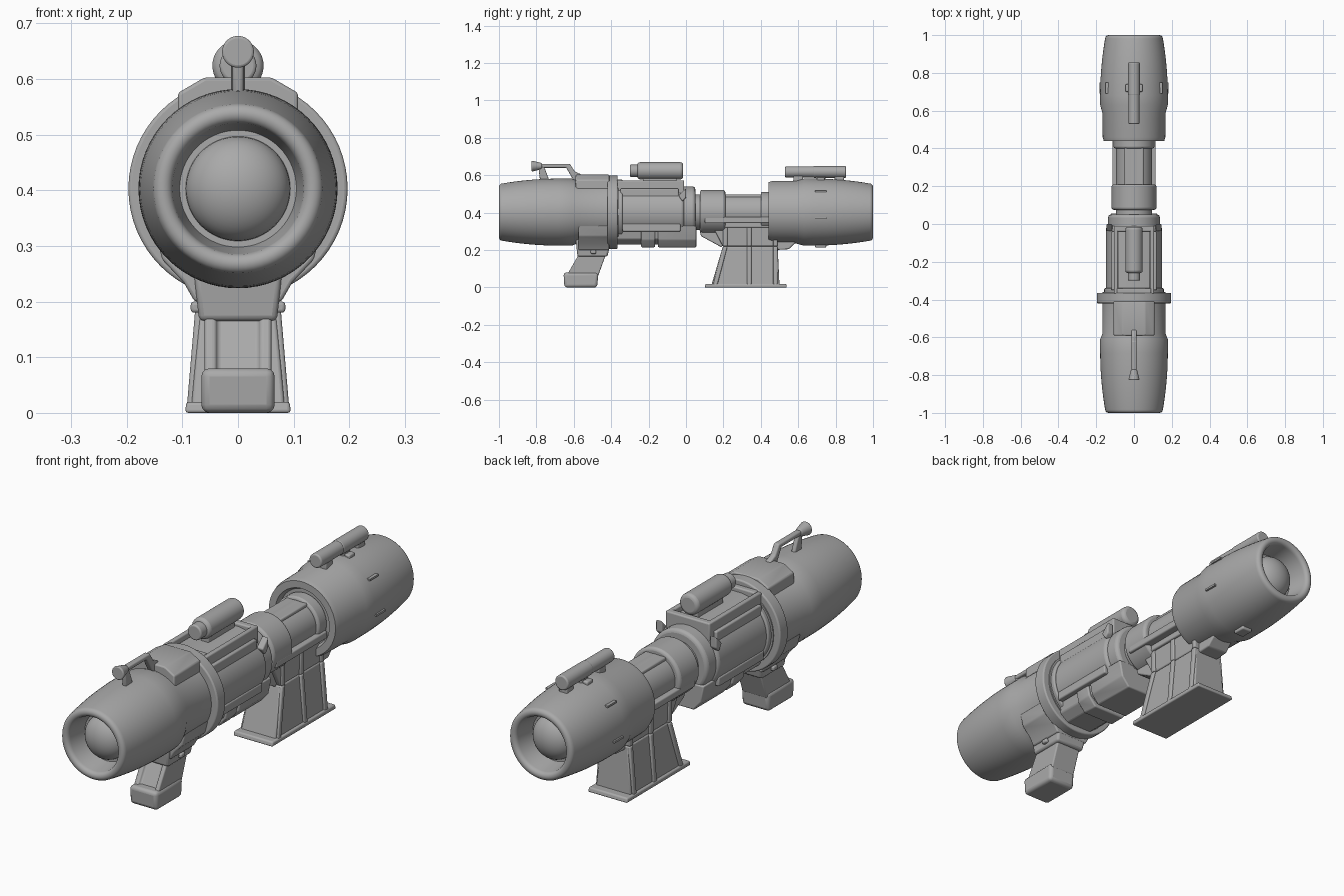
import bpy, bmesh, math
from math import pi, sin, cos

cube = bpy.data.objects.get("Cube")
if cube:
    bpy.data.objects.remove(cube, do_unlink=True)

AXIS = .403            # height of the launcher's centre line
SHELL = .179           # widest shell radius
RIM = .135             # middle radius of the rounded mouth
LIP = .018             # roundness of the mouth
SOFT = .006            # usual edge rounding

grey = bpy.data.materials.new("matte_grey")
grey.use_nodes = True
grey.diffuse_color = (.4, .4, .4, 1)
grey.node_tree.nodes["Principled BSDF"].inputs["Base Color"].default_value = grey.diffuse_color


def skin(name, rings, bevel=SOFT):
    """Join equal rings of points into one closed, smooth-shaded part."""
    bm = bmesh.new()
    loops = [[bm.verts.new(point) for point in ring] for ring in rings]
    count = len(loops[0])
    for lower, upper in zip(loops, loops[1:]):
        for i in range(count):
            j = (i + 1) % count
            bm.faces.new((lower[i], lower[j], upper[j], upper[i]))
    bm.faces.new(loops[0])
    bm.faces.new(loops[-1])
    bmesh.ops.recalc_face_normals(bm, faces=bm.faces)
    mesh = bpy.data.meshes.new(name)
    bm.to_mesh(mesh)
    bm.free()
    mesh.materials.append(grey)
    part = bpy.data.objects.new(name, mesh)
    bpy.context.collection.objects.link(part)
    if bevel:
        mod = part.modifiers.new("soft_edges", "BEVEL")
        mod.width, mod.segments = bevel, 3
        mod.limit_method, mod.angle_limit = "ANGLE", math.radians(25)
    bpy.ops.object.select_all(action="DESELECT")
    part.select_set(True)
    bpy.context.view_layer.objects.active = part
    bpy.ops.object.shade_smooth_by_angle(angle=math.radians(35))
    return part


def lathe(name, profile, bevel=0, height=AXIS, sides=64):
    """Turn (y, radius) pairs around a line along y."""
    turns = [2 * pi * i / sides for i in range(sides)]
    return skin(name, [[(r * cos(a), y, height + r * sin(a)) for a in turns]
                       for y, r in profile], bevel)


def tube(name, front, back, radius, bevel=SOFT, height=AXIS, end_radius=None):
    return lathe(name, [(front, radius), (back, end_radius or radius)], bevel, height)


def slab(name, left, right, outline, bevel=SOFT):
    """Extrude a side outline of (y, z) points across the model."""
    return skin(name, [[(x, y, z) for y, z in outline] for x in (left, right)], bevel)


def box(name, left, right, front, back, low, high, bevel=SOFT):
    return slab(name, left, right, [(front, low), (back, low), (back, high), (front, high)], bevel)


def pod(name, front, back, half_outline, bevel=SOFT):
    """Extrude a mirrored outline of (x, z) points along the model."""
    outline = half_outline + [(-x, z) for x, z in reversed(half_outline)]
    return skin(name, [[(x, y, z) for x, z in outline] for y in (front, back)], bevel)


def frustum(name, low, high, lower, upper, bevel=SOFT):
    """Tapered block; lower and upper are (front, back, half width)."""
    return skin(name, [[(-w, f, z), (w, f, z), (w, b, z), (-w, b, z)]
                       for z, (f, b, w) in ((low, lower), (high, upper))], bevel)


def both(maker, name, inner, outer, *args):
    for side, sign in (("left", 1), ("right", -1)):
        maker(side + "_" + name, sign * inner, sign * outer, *args)


def mouth_profile():
    """Hollow mouth, rounded lip, then a gently swelling wall, for the +y end."""
    steps = [i / 8 for i in range(9)]
    lip = [(1 - LIP + LIP * sin(pi * t), RIM - LIP * cos(pi * t)) for t in steps]
    wall = [(1 - LIP - .3 * t, SHELL - (SHELL - RIM - LIP) * (1 - t) ** 2) for t in steps[1:]]
    return [(.9, .01), (.9, .105)] + lip + wall


# Bulbous end shells with hollow mouths
lathe("front_shell", [(-y, r) for y, r in mouth_profile()]
      + [(-.61, SHELL), (-.58, .167), (-.36, .166), (-.36, .01)])
lathe("rear_shell", mouth_profile()
      + [(.63, SHELL), (.59, .168), (.46, .166), (.44, .16), (.44, .13), (.46, .12), (.46, .01)])

# Domes inside both mouths
for name, sign in (("front_dome", -1), ("rear_dome", 1)):
    bends = [pi * i / 21 for i in range(11)]
    lathe(name, [(sign * (.9 + .07 * sin(a)), .094 * cos(a)) for a in bends])

# Ring, barrel, collar and neck
tube("clamp_ring", -.42, -.365, .197)
tube("barrel_shoulder", -.38, -.34, .158)
tube("barrel", -.37, -.01, .148, .015)
tube("collar", -.05, .05, .137, .015)
tube("neck", 0, .47, .095)
tube("neck_sleeve", .075, .21, .119, .012)
tube("neck_socket", .4, .46, .108, .01)
box("neck_deck", -.05, .05, .2, .44, .42, .497)

# Saddle and rails on top of the front half
pod("top_saddle", -.59, -.41, [(.108, .5), (.108, .575), (.06, .603)])
pod("scope_bed", -.35, -.03, [(.085, .5), (.085, .55), (.03, .56)])
both(box, "top_rail", .085, .106, -.37, -.01, .49, .573)
box("rail_crossbar", -.1, .1, -.04, -.01, .5, .573)
box("rail_bridge", -.09, .09, -.37, -.34, .5, .578)
both(box, "side_ledge", .1, .12, -.35, -.04, .46, .53)
both(slab, "latch", .115, .146, [(-.04, .49), (-.02, .46), (0, .48), (0, .53)])

# Middle scope and rear tube
box("scope_mount", -.02, .02, -.23, -.05, .54, .61)
tube("scope_body", -.26, -.015, .046, .015, .624)
tube("scope_nose", -.3, -.2, .033, SOFT, .624)
tube("rear_tube", .53, .7, .03, SOFT, .618)
tube("rear_tube_cap", .68, .855, .032, SOFT, .618)
for y in (.6, .72, .82):
    box("rear_tube_mount", -.02, .02, y - .025, y + .025, .55, .61)
both(box, "tube_lug", .02, .045, .7, .74, .56, .59)

# Front sight with flared eyepiece
slab("sight_arm", -.013, .013, [(-.79, .64), (-.64, .64), (-.6, .57), (-.56, .57),
                                (-.56, .605), (-.595, .62), (-.62, .66), (-.79, .66)])
slab("sight_post", -.01, .01, [(-.79, .65), (-.76, .65), (-.73, .57), (-.78, .57)])
tube("sight_eyepiece", -.826, -.77, .03, SOFT, .649, .016)

# Underside pods
keel = [(.125, .33), (.11, .255), (.075, .215)]
pod("long_keel_pod", -.15, .055, keel)
pod("short_keel_pod", -.24, -.165, keel)
pod("keel_spine", -.37, .04, [(.115, .33), (.1, .26), (.06, .23)])
both(box, "lower_side_rail", .11, .138, -.34, -.03, .3, .34)

# Front grip with bracket and recessed window
pod("grip_bracket", -.575, -.41, [(.15, .33), (.136, .275), (.098, .235), (.078, .2)])
frustum("grip_block", .165, .26, (-.58, -.42, .07), (-.59, -.4, .08), .01)
frustum("grip_butt", 0, .08, (-.65, -.475, .066), (-.655, -.468, .066), .015)
grip = frustum("grip_handle", .06, .2, (-.64, -.47, .06), (-.56, -.42, .06))
bm = bmesh.new()
bm.from_mesh(grip.data)
front_faces = [face for face in bm.faces if face.normal.y < -.5]
bmesh.ops.inset_region(bm, faces=front_faces, thickness=.027)
bmesh.ops.inset_region(bm, faces=front_faces, thickness=SOFT, depth=-2 * SOFT)
bm.to_mesh(grip.data)
bm.free()
both(box, "bracket_bolt", .06, .085, -.51, -.48, .18, .2)

# Rear shoulder stand: foot, waisted column and ribs that follow its taper
frustum("stand_foot", 0, .02, (.1, .54, .095), (.105, .535, .093))
frustum("stand_column", .01, .22, (.135, .5, .084), (.197, .49, .065))
frustum("stand_head", .22, .35, (.197, .49, .065), (.13, .49, .07))
for y, lean in ((.21, .055), (.338, 0), (.478, 0)):
    lower = (y - lean - .012, y - lean + .012, .092)
    upper = (y - .012, y + .012, .074)
    frustum("stand_rib", .01, .22, lower, upper)
    frustum("stand_head_rib", .22, .35, upper, upper)
slab("stand_gusset", -.05, .05, [(.07, .32), (.08, .275), (.19, .215), (.25, .32)])
slab("stand_tail", -.05, .05, [(.47, .2), (.55, .205), (.585, .24), (.585, .3), (.47, .3)])
both(box, "stand_rail", .06, .115, .1, .45, .345, .377)
box("stand_deck", -.08, .08, .12, .45, .32, .365)

# Small fittings on the rear shell
both(box, "side_slot_bar", .17, .183, .69, .75, .365, .374, 0)
both(box, "upper_slot_bar", .135, .15, .69, .75, .51, .518, 0)
box("shell_drain", -.025, .025, .69, .75, .213, .24)
